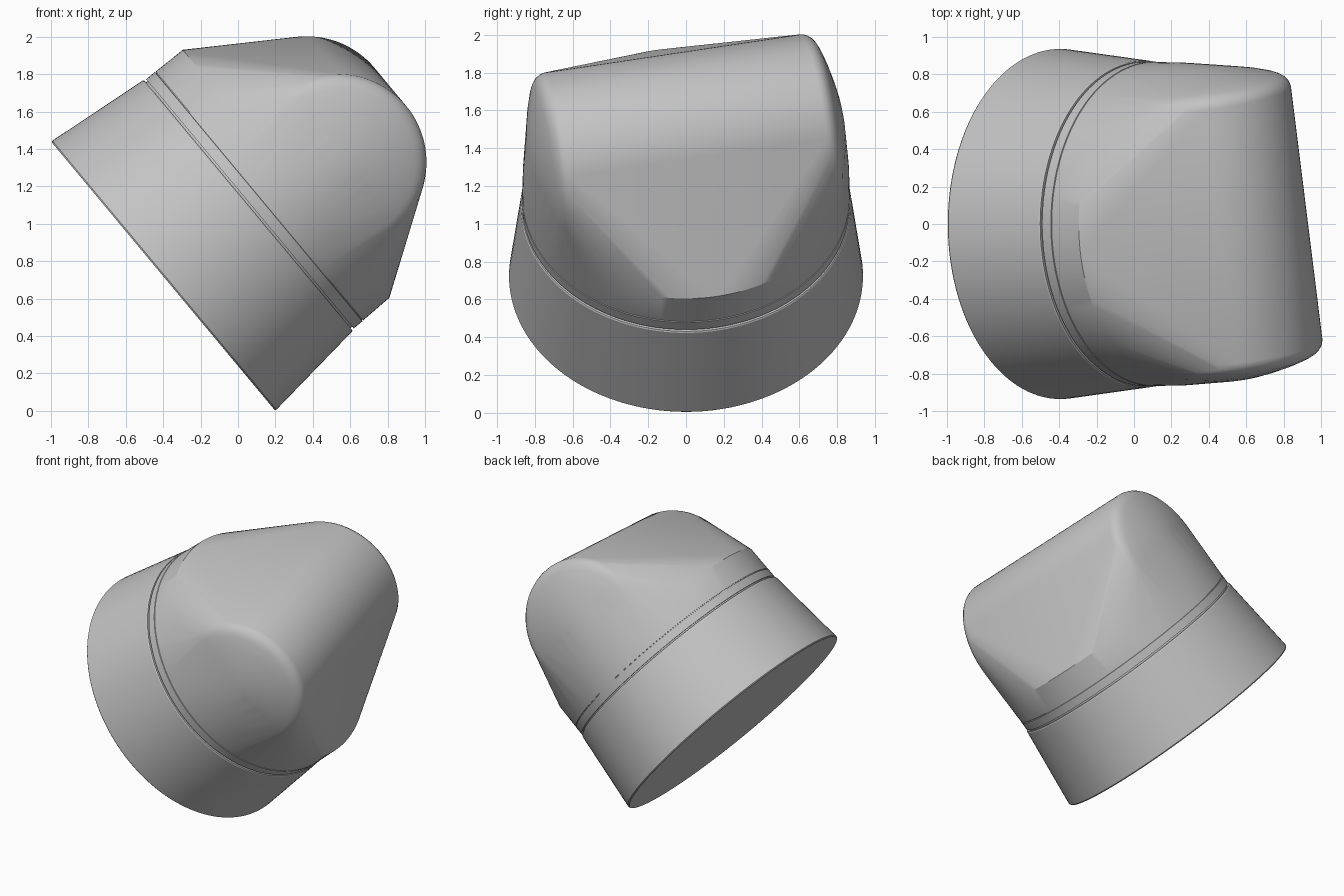
import bpy, bmesh, math
from mathutils import Matrix

cube = bpy.data.objects.get("Cube")
if cube:
    bpy.data.objects.remove(cube, do_unlink=True)

SEGMENTS = 128
# Tilted stance: the axis leans towards +x, the ridge is twisted about it
POSE = (Matrix.Translation((-0.4, 0, 0.72))
        @ Matrix.Rotation(math.radians(50.2), 4, 'Y')
        @ Matrix.Rotation(math.radians(11), 4, 'Z'))

grey = bpy.data.materials.new("plain grey")
grey.use_nodes = True
grey.diffuse_color = (0.55, 0.55, 0.55, 1)
grey.node_tree.nodes["Principled BSDF"].inputs["Base Color"].default_value = grey.diffuse_color


def ring(bm, radius, height):
    angles = [2 * math.pi * i / SEGMENTS for i in range(SEGMENTS)]
    return [bm.verts.new((radius * math.cos(a), radius * math.sin(a), height)) for a in angles]


def finish(bm, name):
    bmesh.ops.recalc_face_normals(bm, faces=bm.faces)
    mesh = bpy.data.meshes.new(name)
    bm.to_mesh(mesh)
    bm.free()
    mesh.materials.append(grey)
    obj = bpy.data.objects.new(name, mesh)
    bpy.context.collection.objects.link(obj)
    obj.matrix_world = POSE
    bpy.ops.object.select_all(action='DESELECT')
    obj.select_set(True)
    bpy.context.view_layer.objects.active = obj
    bpy.ops.object.shade_smooth_by_angle(angle=math.radians(25))


def turned(name, profile):
    """Closed solid of revolution from (radius, height) pairs."""
    bm = bmesh.new()
    rings = [ring(bm, r, h) for r, h in profile]
    for low, high in zip(rings, rings[1:]):
        for i in range(SEGMENTS):
            j = (i + 1) % SEGMENTS
            bm.faces.new((low[i], low[j], high[j], high[i]))
    bm.faces.new(rings[0])
    bm.faces.new(rings[-1])
    finish(bm, name)


# Tapered skirt with a recessed groove, then a narrow collar band
turned("skirt", [(0.93, 0), (0.936, 0.008), (0.874, 0.585), (0.869, 0.592), (0.855, 0.592), (0.855, 0.61)])
turned("collar", [(0.855, 0.604), (0.867, 0.604), (0.867, 0.664), (0.86, 0.666), (0.86, 0.674)])

# Head: a round base drawn up to a rounded ridge with domed ends
bm = bmesh.new()
ring(bm, 0.866, 0.67)
ring(bm, 0.863, 0.855)
ARCH_CENTRE = 1.096
ends = [(0.69, 0.485), (0.715, 0.478), (0.735, 0.464), (0.752, 0.442), (0.765, 0.415),
        (0.79, 0.34), (0.812, 0.255), (0.83, 0.17), (0.842, 0.08)]
for reach, radius in ends:
    for side in (-1, 1):
        for i in range(49):
            a = math.pi * i / 48
            bm.verts.new((radius * math.cos(a), side * reach, ARCH_CENTRE + radius * math.sin(a)))
hull = bmesh.ops.convex_hull(bm, input=bm.verts[:])
inner = {v for v in hull["geom_interior"] + hull["geom_unused"] if isinstance(v, bmesh.types.BMVert)}
bmesh.ops.delete(bm, geom=list(inner), context='VERTS')
finish(bm, "head")
